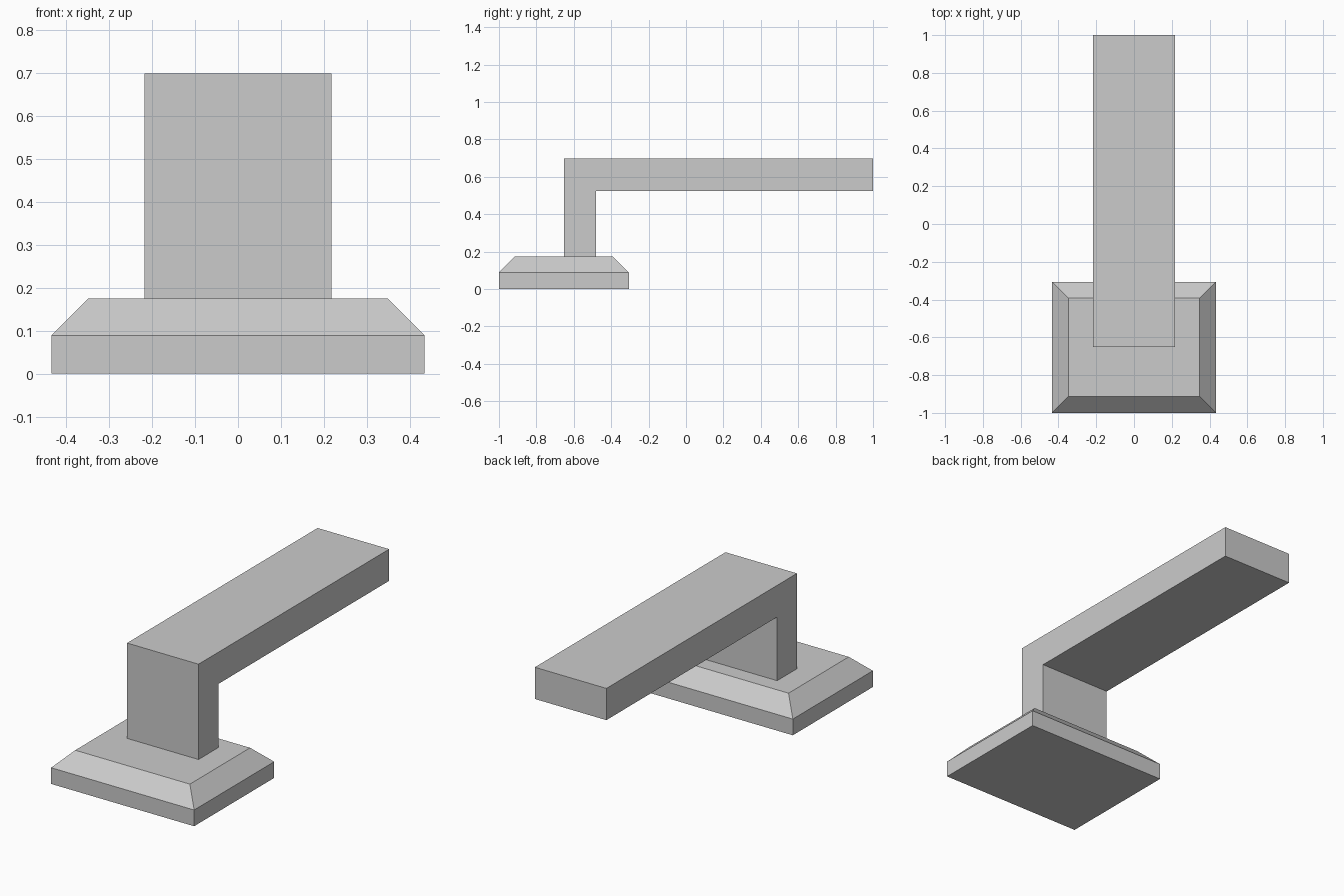
import bpy
import bmesh

cube = bpy.data.objects.get("Cube")
if cube:
    bpy.data.objects.remove(cube, do_unlink=True)

grey = bpy.data.materials.new("light_grey")
grey.use_nodes = True
colour = (0.6, 0.6, 0.6, 1)
grey.diffuse_color = colour
grey.node_tree.nodes["Principled BSDF"].inputs["Base Color"].default_value = colour


def finish(name, bm):
    bmesh.ops.recalc_face_normals(bm, faces=bm.faces)
    mesh = bpy.data.meshes.new(name)
    bm.to_mesh(mesh)
    bm.free()
    mesh.materials.append(grey)
    obj = bpy.data.objects.new(name, mesh)
    bpy.context.collection.objects.link(obj)
    return obj


# Mounting plate: rectangular rings stacked into a slab with a chamfered top
HALF_X, FRONT, BACK, CHAMFER = 0.434, -1.0, -0.306, 0.086
bm = bmesh.new()
rings = []
for z, inset in ((0, 0), (0.089, 0), (0.175, CHAMFER)):
    x, y0, y1 = HALF_X - inset, FRONT + inset, BACK - inset
    rings.append([bm.verts.new((px, py, z))
                  for px, py in ((-x, y0), (x, y0), (x, y1), (-x, y1))])
for lower, upper in zip(rings, rings[1:]):
    for i in range(4):
        j = (i + 1) % 4
        bm.faces.new((lower[i], lower[j], upper[j], upper[i]))
bm.faces.new(rings[0])
bm.faces.new(rings[-1])
finish("mounting_plate", bm)

# Post and lever: one L-shaped side profile extruded across the width
HALF_WIDTH = 0.217
profile = ((-0.652, 0.175), (-0.48, 0.175), (-0.48, 0.524),
           (1.0, 0.524), (1.0, 0.698), (-0.652, 0.698))
bm = bmesh.new()
side = bm.faces.new([bm.verts.new((-HALF_WIDTH, y, z)) for y, z in profile])
extruded = bmesh.ops.extrude_face_region(bm, geom=[side], use_keep_orig=True)
moved = [g for g in extruded["geom"] if isinstance(g, bmesh.types.BMVert)]
bmesh.ops.translate(bm, verts=moved, vec=(2 * HALF_WIDTH, 0, 0))
finish("lever_handle", bm)
